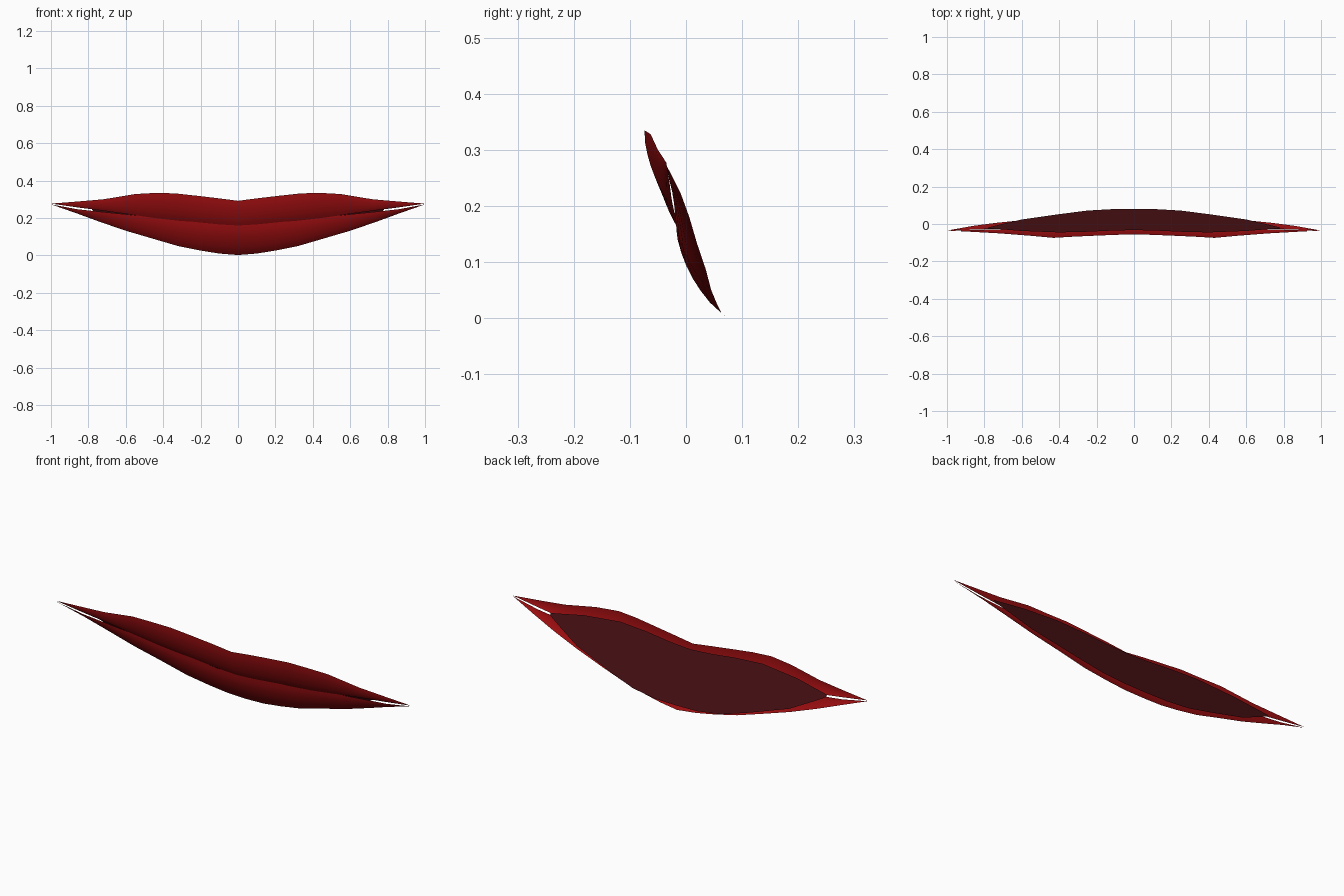
import bpy, bmesh, math


def make_material(name, rgb):
    m = bpy.data.materials.new(name)
    m.diffuse_color = (*rgb, 1)
    return m


lip_red = make_material("lip red", (0.32, 0.004, 0.005))
mouth_dark = make_material("dark mouth red", (0.062, 0.0045, 0.006))


def loft(name, stations, rows, mat, flip=False):
    """Skin a sheet over half stations (x, top y, top z, low y, low z, bulge), mirrored in x."""
    full = [(-s[0], *s[1:]) for s in reversed(stations[1:])] + stations
    bm = bmesh.new()
    columns = []
    for x, ty, tz, by, bz, bulge in full:
        col = []
        for i in range(rows + 1):
            t = i / rows
            b = bulge * max(0, math.sin(math.pi * t)) ** 0.7
            col.append(bm.verts.new((x, ty + (by - ty) * t - b * 0.92,
                                     tz + (bz - tz) * t - b * 0.38)))
        columns.append(col)
    for a, b in zip(columns, columns[1:]):
        for i in range(rows):
            quad = [a[i], a[i + 1], b[i + 1], b[i]]
            bm.faces.new(quad[::-1] if flip else quad)
    bmesh.ops.remove_doubles(bm, verts=bm.verts, dist=0.0005)
    mesh = bpy.data.meshes.new(name)
    bm.to_mesh(mesh)
    bm.free()
    mesh.materials.append(mat)
    mesh.shade_smooth()
    ob = bpy.data.objects.new(name, mesh)
    bpy.context.collection.objects.link(ob)
    return ob


# Upper lip: cupid's bow on top, mouth line below
loft("upper_lip", [
    (0.00, -0.055, 0.292, -0.010, 0.155, 0.010),
    (0.10, -0.058, 0.305, -0.011, 0.163, 0.012),
    (0.22, -0.063, 0.319, -0.015, 0.175, 0.013),
    (0.33, -0.068, 0.331, -0.020, 0.187, 0.013),
    (0.43, -0.074, 0.335, -0.023, 0.198, 0.012),
    (0.55, -0.063, 0.328, -0.026, 0.215, 0.009),
    (0.72, -0.050, 0.300, -0.029, 0.239, 0.006),
    (0.86, -0.042, 0.288, -0.032, 0.257, 0.003),
    (1.00, -0.035, 0.277, -0.035, 0.277, 0.0),
], 7, lip_red)

# Lower lip: fuller, rounded underneath
loft("lower_lip", [
    (0.00, -0.016, 0.160, 0.072, 0.002, 0.018),
    (0.10, -0.017, 0.166, 0.063, 0.010, 0.018),
    (0.20, -0.018, 0.176, 0.055, 0.026, 0.017),
    (0.32, -0.019, 0.188, 0.045, 0.050, 0.015),
    (0.45, -0.021, 0.203, 0.035, 0.088, 0.012),
    (0.60, -0.023, 0.220, 0.020, 0.132, 0.009),
    (0.74, -0.026, 0.234, 0.006, 0.180, 0.006),
    (0.86, -0.030, 0.247, -0.010, 0.224, 0.003),
    (1.00, -0.035, 0.273, -0.035, 0.273, 0.0),
], 7, lip_red)


# Flat dark sheet behind the lips, lying in one tilted plane
def on_plane(z):
    return -0.045 + (0.30 - z) * 0.46


outline = [(0.0, 0.272, 0.028), (0.12, 0.279, 0.030), (0.25, 0.292, 0.046),
           (0.40, 0.300, 0.088), (0.60, 0.283, 0.150), (0.72, 0.262, 0.210),
           (0.78, 0.252, 0.242)]
loft("mouth_back",
     [(x, on_plane(t), t, on_plane(b), b, 0.0) for x, t, b in outline],
     1, mouth_dark, flip=True)
